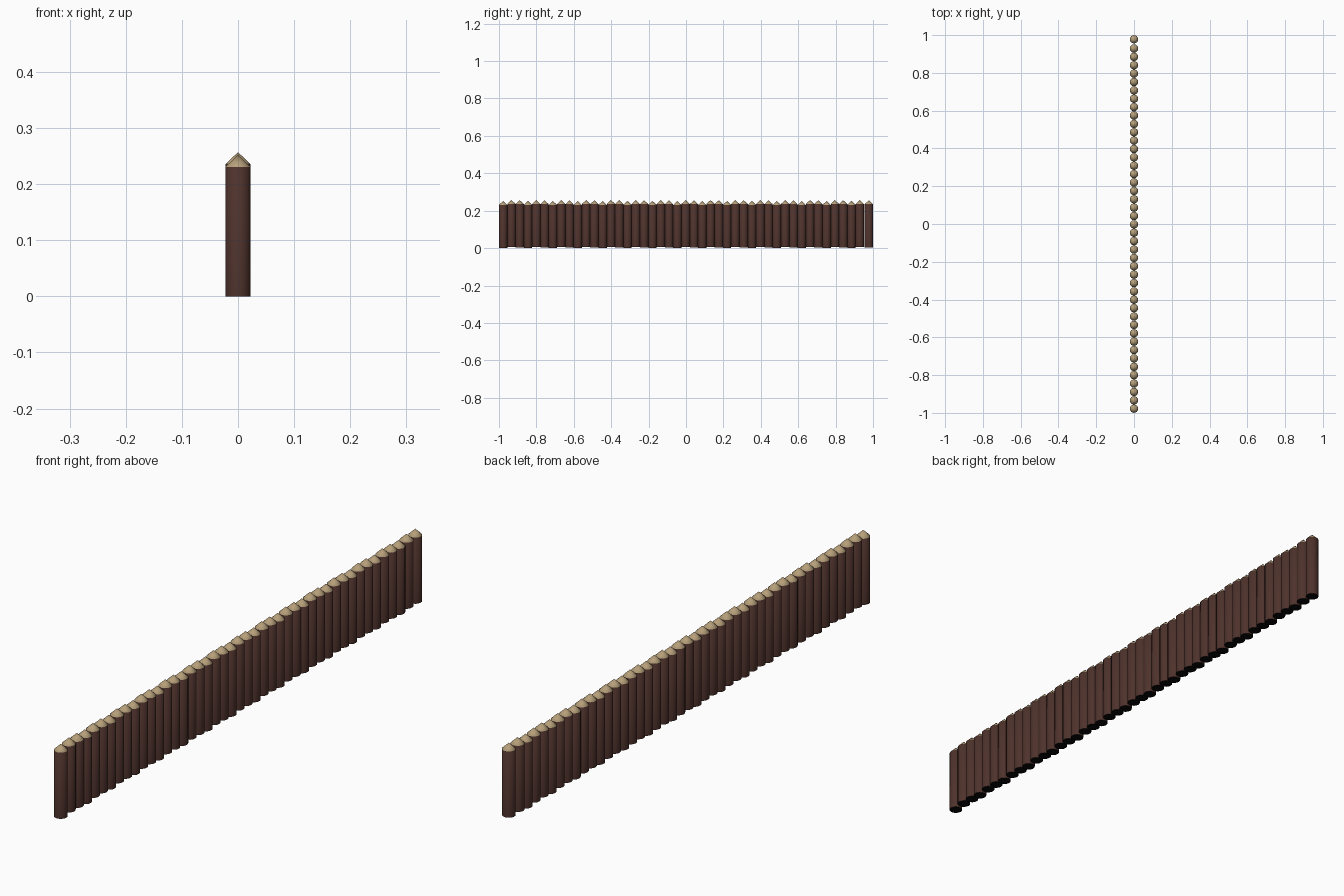
import bpy, bmesh, math

if "Cube" in bpy.data.objects:
    bpy.data.objects.remove(bpy.data.objects["Cube"])

R = 0.0222          # post radius
SHOULDER = 0.231    # where the sharpened point begins
TIP = 0.252
SIDES = 16
COUNT = 45
STEP = 0.04435
LIFTS = (0.0, 0.005, 0.004)   # small repeating height change


def material(name, rgb):
    m = bpy.data.materials.new(name)
    m.diffuse_color = (*rgb, 1)
    m.use_nodes = True
    m.node_tree.nodes["Principled BSDF"].inputs["Base Color"].default_value = m.diffuse_color
    return m


bark = material("dark_bark", (0.077, 0.032, 0.025))
cut_wood = material("cut_wood", (0.47, 0.35, 0.195))
end_grain = material("charred_black", (0.002, 0.002, 0.002))

# One sharpened log: bark cylinder, pale cone on top, black underside
bm = bmesh.new()
ring = [(R * math.cos(2 * math.pi * i / SIDES), R * math.sin(2 * math.pi * i / SIDES))
        for i in range(SIDES)]
low = [bm.verts.new((x, y, 0)) for x, y in ring]
high = [bm.verts.new((x, y, SHOULDER)) for x, y in ring]
apex = bm.verts.new((0, 0, TIP))
bm.faces.new(low[::-1]).material_index = 2
for i in range(SIDES):
    j = (i + 1) % SIDES
    bm.faces.new((low[i], low[j], high[j], high[i])).smooth = True
    point = bm.faces.new((high[i], high[j], apex))
    point.material_index = 1
    point.smooth = True
# Keep the rims crisp
for e in bm.edges:
    if len(e.link_faces) == 2 and e.calc_face_angle() > math.radians(35):
        e.smooth = False
mesh = bpy.data.meshes.new("sharpened_post")
bm.to_mesh(mesh)
bm.free()
for m in (bark, cut_wood, end_grain):
    mesh.materials.append(m)

# Row of posts; the last one stands a little apart
for i in range(COUNT):
    post = bpy.data.objects.new(f"palisade_post_{i + 1:02d}", mesh)
    y = 1 - R if i == COUNT - 1 else -1 + R + i * STEP
    post.location = (0, y, LIFTS[i % 3])
    bpy.context.collection.objects.link(post)
